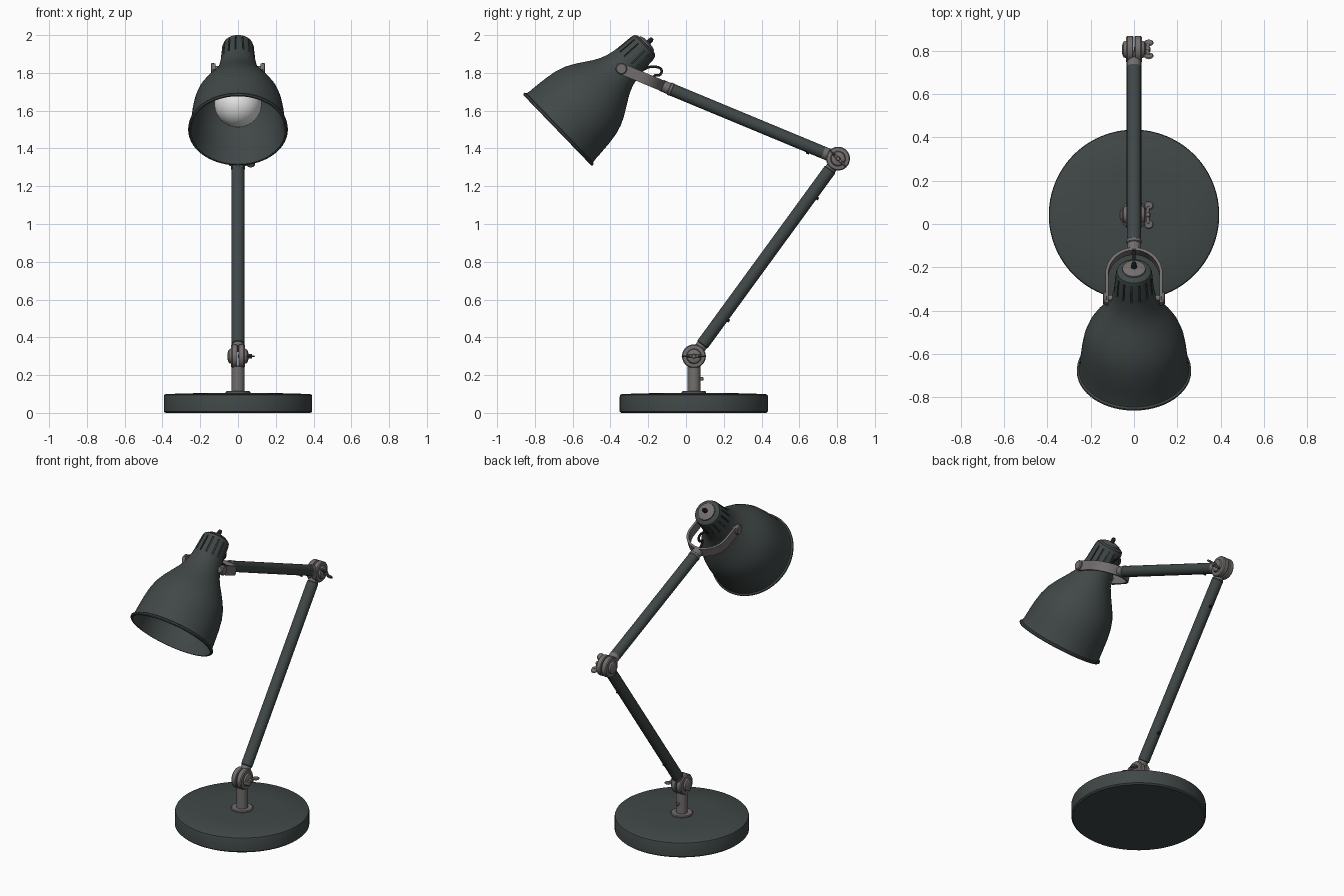
import bpy, bmesh, math
from mathutils import Vector, Matrix

if "Cube" in bpy.data.objects:
    bpy.data.objects.remove(bpy.data.objects["Cube"])


def material(name, rgb):
    m = bpy.data.materials.new(name)
    m.diffuse_color = (*rgb, 1)
    m.use_nodes = True
    m.node_tree.nodes["Principled BSDF"].inputs["Base Color"].default_value = m.diffuse_color
    return m


DARK = material("dark_grey_paint", (0.052, 0.064, 0.063))
METAL = material("grey_metal", (0.17, 0.158, 0.155))
WHITE = material("bulb_white", (0.8, 0.8, 0.8))
BLACK = material("black_rubber", (0.012, 0.012, 0.012))


def finish(bm, name, mat, matrix=Matrix(), angle=35):
    bmesh.ops.recalc_face_normals(bm, faces=bm.faces)
    bm.transform(matrix)
    me = bpy.data.meshes.new(name)
    bm.to_mesh(me)
    bm.free()
    me.materials.append(mat)
    ob = bpy.data.objects.new(name, me)
    bpy.context.collection.objects.link(ob)
    bpy.ops.object.select_all(action='DESELECT')
    ob.select_set(True)
    bpy.context.view_layer.objects.active = ob
    bpy.ops.object.shade_smooth_by_angle(angle=math.radians(angle))
    return ob


def lathe_mesh(profile, segs):
    """Spin (radius, height) points around local z."""
    bm = bmesh.new()
    rings = []
    for r, h in profile:
        if r < 1e-6:
            rings.append([bm.verts.new((0, 0, h))])
        else:
            rings.append([bm.verts.new((r * math.cos(2 * math.pi * i / segs),
                                        r * math.sin(2 * math.pi * i / segs), h)) for i in range(segs)])
    for a, b in zip(rings, rings[1:]):
        for i in range(segs):
            j = (i + 1) % segs
            quad = [a[i % len(a)], a[j % len(a)], b[j % len(b)], b[i % len(b)]]
            bm.faces.new(list(dict.fromkeys(quad)))
    return bm


def frame(p, direction):
    return Matrix.Translation(p) @ Vector(direction).to_track_quat('Z', 'Y').to_matrix().to_4x4()


def lathe(name, profile, mat, matrix=Matrix(), segs=48):
    return finish(lathe_mesh(profile, segs), name, mat, matrix)


def rod(name, p, q, r, mat, bevel=0.004, segs=32):
    p, q = Vector(p), Vector(q)
    n = (q - p).length
    prof = [(0, 0), (r - bevel, 0), (r, bevel), (r, n - bevel), (r - bevel, n), (0, n)]
    return lathe(name, prof, mat, frame(p, q - p), segs)


# key points
LOW = Vector((0, 0.042, 0.30))
ELBOW = Vector((0, 0.805, 1.346))
PIVOT = Vector((0, -0.342, 1.822))
ARM1 = (ELBOW - LOW).normalized()
ARM2 = (PIVOT - ELBOW).normalized()
X = Vector((1, 0, 0))

# base, flange and column
BASE = Matrix.Translation((0, 0.042, 0))
lathe("base", [(0, 0), (0.384, 0), (0.393, 0.008), (0.393, 0.086), (0.39, 0.095), (0.38, 0.1),
               (0.2, 0.105), (0, 0.106)], DARK, BASE, 96)
lathe("base_flange", [(0, 0.1), (0.065, 0.1), (0.065, 0.111), (0.06, 0.115), (0, 0.115)], METAL, BASE)
rod("column", (0, 0.042, 0.1), (0, 0.042, 0.25), 0.034, METAL)
rod("column_screw", (0, 0.06, 0.18), (0, 0.092, 0.18), 0.009, METAL, 0.002, 16)


# friction joint: two discs, domed caps and a wing nut
def joint(name, c, wing_dir):
    wing_dir = Vector(wing_dir).normalized()
    for side, s in (("left", -1), ("right", 1)):
        lathe(f"{name}_disc_{side}", [(0, 0.002), (0.058, 0.002), (0.063, 0.006), (0.063, 0.03),
                                      (0.058, 0.036), (0.04, 0.038), (0.036, 0.048), (0.022, 0.054), (0, 0.056)],
              METAL, frame(c, X * s))
    rod(f"{name}_bolt", c, c + X * 0.075, 0.012, METAL, 0.003, 20)
    normal = X.cross(wing_dir)
    for side, s in (("a", 1), ("b", -1)):
        m = frame(c + X * 0.068 + wing_dir * s * 0.043, normal)
        lathe(f"{name}_wing_{side}", [(0, -0.005), (0.017, -0.005), (0.022, 0), (0.017, 0.005), (0, 0.005)],
              METAL, m, 24)
        rod(f"{name}_wing_root_{side}", c + X * 0.06, c + X * 0.067 + wing_dir * s * 0.04, 0.008, METAL, 0.002, 12)


joint("lower_joint", LOW, (0, 1, 0))
joint("elbow_joint", ELBOW, (0, -0.7, 0.72))

# arms with metal end sockets
rod("lower_arm_socket", LOW + ARM1 * 0.045, LOW + ARM1 * 0.085, 0.03, METAL)
rod("lower_arm", LOW + ARM1 * 0.075, ELBOW - ARM1 * 0.07, 0.034, DARK)
rod("lower_arm_top_socket", ELBOW - ARM1 * 0.08, ELBOW - ARM1 * 0.045, 0.03, METAL)
rod("upper_arm_socket", ELBOW + ARM2 * 0.045, ELBOW + ARM2 * 0.09, 0.033, METAL)
rod("upper_arm", ELBOW + ARM2 * 0.08, PIVOT - ARM2 * 0.285, 0.033, DARK)
rod("upper_arm_collar", PIVOT - ARM2 * 0.292, PIVOT - ARM2 * 0.228, 0.031, METAL)
rod("collar_ring", PIVOT - ARM2 * 0.292, PIVOT - ARM2 * 0.272, 0.035, METAL)

# small cable studs on the underside of the arms
N1 = X.cross(ARM1) * -1
N1 = N1 if N1.y > 0 else -N1
N2 = X.cross(ARM2)
N2 = N2 if N2.z < 0 else -N2
for i, d in enumerate((0.26, 1.06)):
    c = LOW + ARM1 * d + N1 * 0.03
    rod(f"lower_arm_stud_{i}", c, c + N1 * 0.012, 0.009, BLACK, 0.002, 16)
c = ELBOW + ARM2 * 0.16 + N2 * 0.028
rod("upper_arm_stud", c, c + N2 * 0.012, 0.009, BLACK, 0.002, 16)

# U-shaped yoke: flat band swept along a path in the arm plane
U = -ARM2
V = X.cross(U)
path = [(-0.125, -0.03), (-0.125, 0.0), (-0.125, 0.11)]
path += [(-0.125 * math.cos(math.pi * i / 24), 0.11 + 0.125 * math.sin(math.pi * i / 24)) for i in range(1, 24)]
path += [(0.125, 0.11), (0.125, 0.0), (0.125, -0.03)]
bm = bmesh.new()
rows = []
for i, (x, d) in enumerate(path):
    a, b = path[max(i - 1, 0)], path[min(i + 1, len(path) - 1)]
    t = Vector((b[0] - a[0], b[1] - a[1])).normalized()
    n = X * -t.y + U * t.x
    half = 0.018 if i in (0, len(path) - 1) else 0.029
    o = PIVOT + X * x + U * d
    rows.append([bm.verts.new(o + n * p * 0.007 + V * q * half) for p, q in ((-1, -1), (1, -1), (1, 1), (-1, 1))])
for a, b in zip(rows, rows[1:]):
    for k in range(4):
        bm.faces.new((a[k], a[(k + 1) % 4], b[(k + 1) % 4], b[k]))
bm.faces.new(rows[0])
bm.faces.new(rows[-1][::-1])
finish(bm, "yoke", METAL)
for side, s in (("left", -1), ("right", 1)):
    rod(f"yoke_knob_{side}", PIVOT + X * s * 0.122, PIVOT + X * s * 0.144, 0.03, METAL, 0.005)
    rod(f"yoke_pin_{side}", PIVOT + X * s * 0.085, PIVOT + X * s * 0.125, 0.014, METAL, 0.002, 16)

# lamp shade: local z runs from the rim up to the neck
HEAD = Matrix.Translation((0, -0.68, 1.4975)) @ Matrix.Rotation(math.radians(-46), 4, 'X')
outer = [(0.258, -0.002), (0.264, 0.004), (0.263, 0.012), (0.254, 0.017), (0.25, 0.04), (0.246, 0.09),
         (0.24, 0.15), (0.23, 0.21), (0.214, 0.26), (0.191, 0.305), (0.163, 0.35), (0.137, 0.39),
         (0.118, 0.425), (0.105, 0.46), (0.097, 0.495), (0.092, 0.525), (0.084, 0.625), (0.079, 0.642), (0.066, 0.652),
         (0.045, 0.655), (0, 0.655)]
inner = [(0, 0.6), (0.06, 0.6), (0.085, 0.49), (0.108, 0.425), (0.128, 0.39), (0.154, 0.35), (0.182, 0.305),
         (0.205, 0.26), (0.221, 0.21), (0.231, 0.15), (0.237, 0.09), (0.242, 0.04), (0.25, -0.002), (0.258, -0.002)]
bm = lathe_mesh(inner[:-1] + outer, 72)
# vent slots pressed into the neck
slots = []
for f in bm.faces:
    c = f.calc_center_median()
    k = int((math.atan2(c.y, c.x) % (2 * math.pi)) / (2 * math.pi) * 72)
    if 0.54 < c.z < 0.6 and c.xy.length > 0.08 and k % 5 == 2 and k < 70:
        slots.append(f)
for f in bmesh.ops.extrude_discrete_faces(bm, faces=slots)["faces"]:
    for v in f.verts:
        v.co.xy *= 0.9
finish(bm, "lamp_shade", DARK, HEAD)

# neck cap, grommet and cord end
lathe("neck_cap", [(0, 0.65), (0.055, 0.65), (0.053, 0.661), (0.03, 0.668), (0, 0.67)], METAL, HEAD)
lathe("cord_grommet", [(0, 0.66), (0.014, 0.66), (0.012, 0.69), (0.008, 0.699), (0, 0.7)], BLACK, HEAD, 20)

# bulb and socket
bulb = [(0.125 * math.sin(math.pi * i / 32), 0.2 - 0.125 * math.cos(math.pi * i / 32)) for i in range(25)]
lathe("bulb", bulb + [(0.06, 0.325), (0.045, 0.36), (0.04, 0.4), (0, 0.4)], WHITE, HEAD)
lathe("bulb_socket", [(0, 0.38), (0.05, 0.38), (0.05, 0.6), (0, 0.6)], METAL, HEAD)


# cord loop behind the neck
def cord(name, pts, r):
    cu = bpy.data.curves.new(name, 'CURVE')
    cu.dimensions = '3D'
    cu.bevel_depth = r
    cu.bevel_resolution = 3
    cu.use_fill_caps = True
    sp = cu.splines.new('NURBS')
    sp.points.add(len(pts) - 1)
    for p, co in zip(sp.points, pts):
        p.co = (*co, 1)
    sp.use_endpoint_u = True
    sp.order_u = 3
    cu.materials.append(BLACK)
    bpy.context.collection.objects.link(bpy.data.objects.new(name, cu))


cord("cord_loop", [(0, -0.25, 1.80), (0, -0.21, 1.83), (0, -0.16, 1.835), (0, -0.125, 1.82),
                   (0, -0.135, 1.785), (0, -0.17, 1.79), (0, -0.165, 1.76), (0, -0.13, 1.735)], 0.007)
